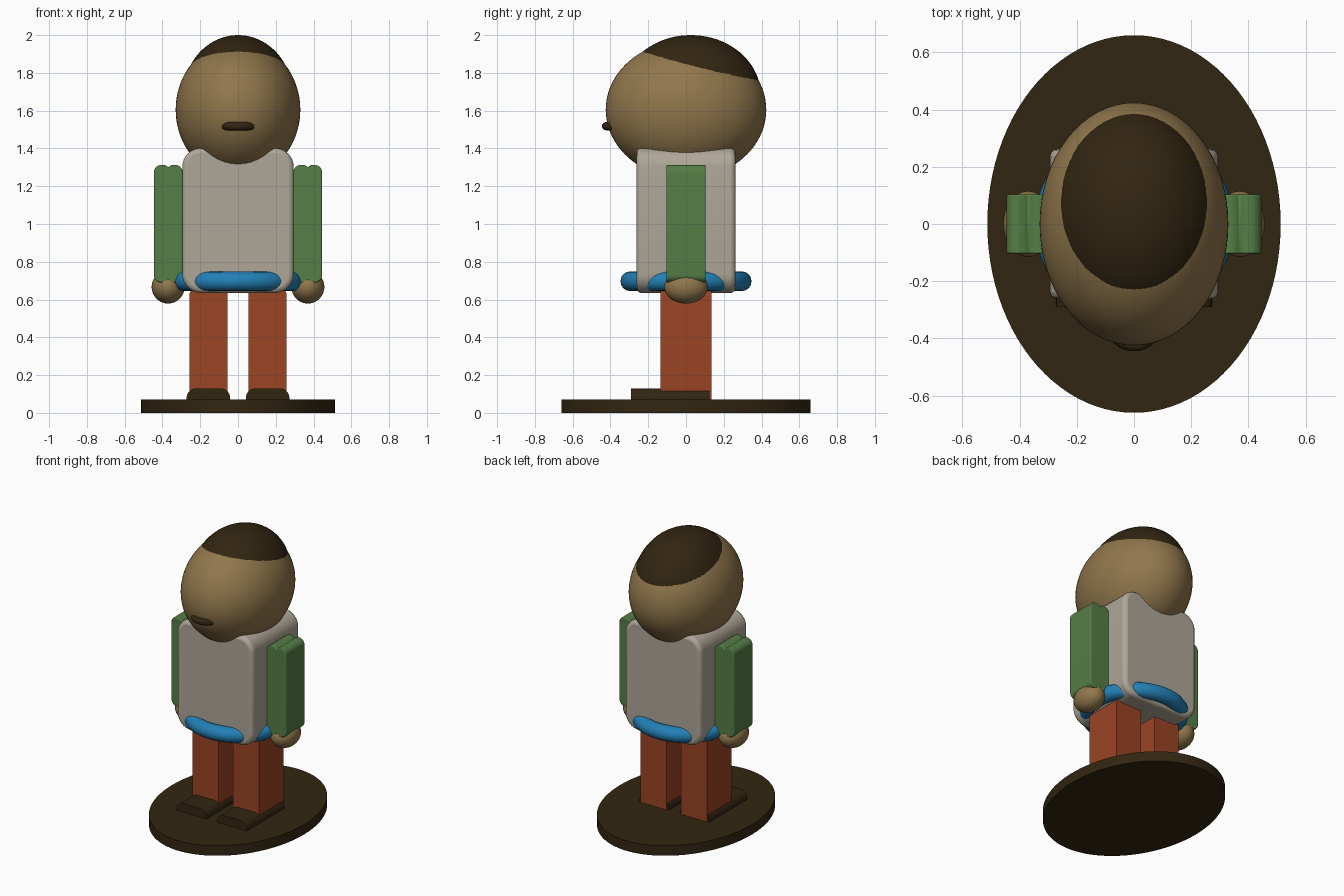
import bpy, bmesh, math
from mathutils import Matrix

if "Cube" in bpy.data.objects:
    bpy.data.objects.remove(bpy.data.objects["Cube"], do_unlink=True)


def material(name, rgb):
    m = bpy.data.materials.new(name)
    m.use_nodes = True
    m.diffuse_color = (*rgb, 1)
    m.node_tree.nodes["Principled BSDF"].inputs["Base Color"].default_value = (*rgb, 1)
    return m


skin = material("skin tan", (0.283, 0.184, 0.072))
cloth = material("shirt grey", (0.429, 0.386, 0.314))
green = material("sleeve green", (0.089, 0.209, 0.061))
rust = material("trouser rust", (0.328, 0.058, 0.018))
blue = material("belt blue", (0.016, 0.216, 0.468))
dark = material("dark brown", (0.032, 0.019, 0.0056))


def finish(name, bm, mat, bevel=0):
    bmesh.ops.recalc_face_normals(bm, faces=bm.faces)
    me = bpy.data.meshes.new(name)
    bm.to_mesh(me)
    bm.free()
    me.materials.append(mat)
    ob = bpy.data.objects.new(name, me)
    bpy.context.collection.objects.link(ob)
    if bevel:
        mod = ob.modifiers.new("soft edges", "BEVEL")
        mod.width, mod.segments, mod.limit_method = bevel, 3, "ANGLE"
        mod.angle_limit = math.radians(50)
    bpy.ops.object.select_all(action="DESELECT")
    ob.select_set(True)
    bpy.context.view_layer.objects.active = ob
    bpy.ops.object.shade_smooth_by_angle(angle=math.radians(35))
    return ob


def ellipsoid(name, centre, radii, mat):
    bm = bmesh.new()
    mtx = Matrix.Translation(centre) @ Matrix.Diagonal((*radii, 1))
    bmesh.ops.create_uvsphere(bm, u_segments=64, v_segments=40, radius=1, matrix=mtx)
    return finish(name, bm, mat)


def torus(name, centre, major, minor, mat, nu=72, nv=16):
    bm = bmesh.new()
    rings = []
    for i in range(nu):
        a = math.tau * i / nu
        ring = []
        for j in range(nv):
            b = math.tau * j / nv
            r = major + minor * math.cos(b)
            ring.append(bm.verts.new((centre[0] + r * math.cos(a),
                                      centre[1] + r * math.sin(a),
                                      centre[2] + minor * math.sin(b))))
        rings.append(ring)
    for i in range(nu):
        p, q = rings[i], rings[(i + 1) % nu]
        for j in range(nv):
            k = (j + 1) % nv
            bm.faces.new((p[j], q[j], q[k], p[k]))
    return finish(name, bm, mat)


def slab(name, x, y, z, radius, mat, groove=0, bevel=0, steps=8):
    """Rounded rectangle in x and z, pushed along y; groove dents both ends."""
    cx = sum(x) / 2
    corners = ((x[1], z[1], -1, -1), (x[0], z[1], 1, -1),
               (x[0], z[0], 1, 1), (x[1], z[0], -1, 1))
    pts = []
    for n, (px, pz, sx, sz) in enumerate(corners):
        for i in range(steps + 1):
            a = math.pi / 2 * (n + i / steps)
            pts.append((px + radius * (sx + math.cos(a)),
                        pz + radius * (sz + math.sin(a))))
        if groove and n in (0, 2):
            side = 1 if n == 0 else -1
            pts += [(cx + side * groove, pz), (cx, pz - side * groove * 0.7),
                    (cx - side * groove, pz)]
    bm = bmesh.new()
    face = bm.faces.new([bm.verts.new((px, y[0], pz)) for px, pz in pts])
    top = bmesh.ops.extrude_face_region(bm, geom=[face])["geom"]
    moved = [v for v in top if isinstance(v, bmesh.types.BMVert)]
    bmesh.ops.translate(bm, verts=moved, vec=(0, y[1] - y[0], 0))
    return finish(name, bm, mat, bevel)


# Oval stand
bm = bmesh.new()
bmesh.ops.create_cone(bm, cap_ends=True, segments=96, radius1=1, radius2=1, depth=0.07,
                      matrix=Matrix.Translation((0, 0, 0.035)) @ Matrix.Diagonal((0.513, 0.66, 1, 1)))
finish("stand", bm, dark)

# Limbs on both sides
for label, s in (("left", 1), ("right", -1)):
    def span(a, b):
        return tuple(sorted((s * a, s * b)))
    slab(label + "_shoe", span(0.042, 0.272), (-0.29, 0.125), (0.02, 0.13), 0.05, dark)
    slab(label + "_leg", span(0.055, 0.257), (-0.135, 0.135), (0.04, 0.66), 0.035, rust)
    slab(label + "_arm", span(0.293, 0.445), (-0.104, 0.104), (0.69, 1.313), 0.04, green,
         groove=0.018, bevel=0.006)
    ellipsoid(label + "_hand", (s * 0.37, 0, 0.667), (0.087, 0.115, 0.088), skin)

# Body and belt
slab("torso", (-0.295, 0.295), (-0.262, 0.262), (0.635, 1.402), 0.1, cloth, bevel=0.025)
torus("belt", (0, 0, 0.697), 0.295, 0.052, blue)

# Head, hair cap and mouth
ellipsoid("head", (0, 0, 1.605), (0.33, 0.425, 0.365), skin)
ellipsoid("hair", (0, 0.026, 1.682), (0.29, 0.37, 0.318), dark)
torus("mouth", (0, -0.345, 1.518), 0.078, 0.022, dark)
